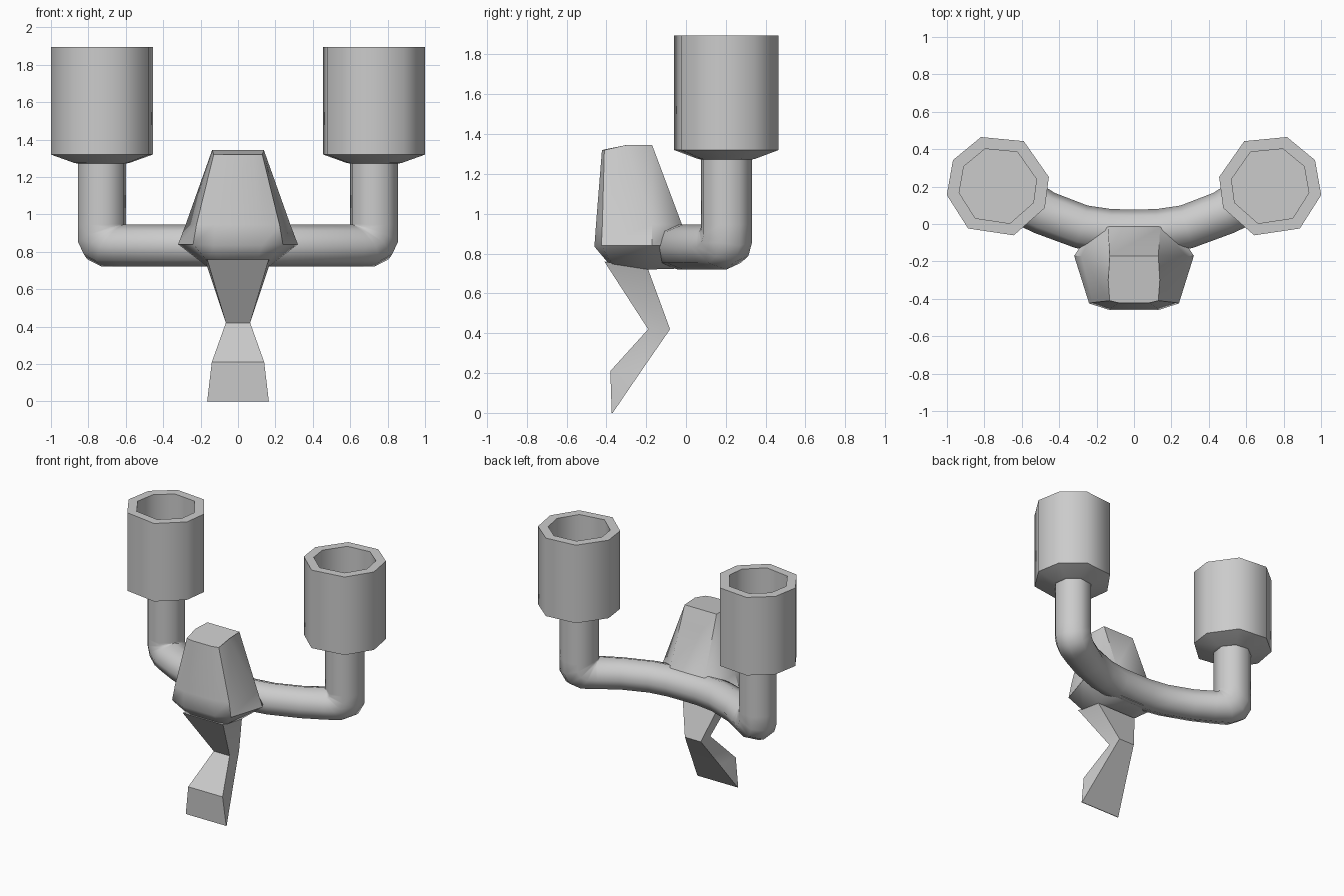
import bpy, bmesh, math
from mathutils import Vector

if "Cube" in bpy.data.objects:
    bpy.data.objects.remove(bpy.data.objects["Cube"])

def loft(name, rings, angle, cap_start=True, cap_end=True, mirror=False):
    """Skin a list of equal-length rings into one mesh."""
    bm = bmesh.new()
    rows = [[bm.verts.new(p) for p in r] for r in rings]
    for a, b in zip(rows, rows[1:]):
        n = len(a)
        for i in range(n):
            j = (i + 1) % n
            bm.faces.new((a[i], a[j], b[j], b[i]))
    if cap_start:
        bm.faces.new(rows[0][::-1])
    if cap_end:
        bm.faces.new(rows[-1])
    bmesh.ops.recalc_face_normals(bm, faces=bm.faces)
    me = bpy.data.meshes.new(name)
    bm.to_mesh(me)
    bm.free()
    ob = bpy.data.objects.new(name, me)
    bpy.context.collection.objects.link(ob)
    bpy.ops.object.select_all(action='DESELECT')
    ob.select_set(True)
    bpy.context.view_layer.objects.active = ob
    bpy.ops.object.shade_smooth_by_angle(angle=math.radians(angle))
    if mirror:
        m = ob.modifiers.new("Mirror", 'MIRROR')
        m.merge_threshold = 0.001
    return ob

CX, CY = 0.728, 0.203          # cup and post axis

# Cups: slightly irregular octagons, hollow from above
ANGLES = [-155, -108, -55, -10, 30, 71, 120, 170]

def octagon(r, z):
    return [(CX + r * math.cos(math.radians(a)),
             CY + r * math.sin(math.radians(a)), z) for a in ANGLES]

loft("cup", [octagon(r, z) for r, z in
             [(0.12, 1.27), (0.15, 1.275), (0.277, 1.32), (0.277, 1.895),
              (0.21, 1.895), (0.21, 1.36)]], 56, mirror=True)

# Arm: post, tight elbow, then a tube curving to the centre
d = Vector((math.cos(math.radians(210)), math.sin(math.radians(210)), 0))
axis = Vector((CX, CY, 0))
R = 0.133

def tube_ring(inner, outer, side):
    c, h = (inner + outer) / 2, (outer - inner) / 2
    return [c + h * math.cos(k * math.pi / 4) + side * math.sin(k * math.pi / 4)
            for k in range(8)]

perp = Vector((-d.y, d.x, 0)) * R
up = Vector((0, 0, 1))
pivot = axis + d * R + up * 0.945
rings = [tube_ring(axis + d * R + up * 1.30, axis - d * R + up * 1.30, perp)]
for out, z in [(R, 0.945), (R, 0.84), (0.09, 0.76), (0.0, 0.72)]:
    rings.append(tube_ring(pivot, axis - d * out + up * z, perp))
for x, y, ang, w in [(0.617, 0.137, 210, 0.13), (0.48, 0.06, 207, 0.12),
                     (0.28, -0.015, 196, 0.118), (0.13, -0.04, 186, 0.12),
                     (0.0, -0.042, 180, 0.12)]:
    a = math.radians(ang)
    s = Vector((-math.sin(a), math.cos(a), 0)) * w
    if x == 0.617:
        continue_ring = rings[-1]
    rings.append(tube_ring(Vector((x, y, 0.945)), Vector((x, y, 0.72)), s))
loft("arm", rings, 60, cap_end=False, mirror=True)

# Central body: half outlines, front to back, mirrored in code
def both(half):
    return half + [(-x, y, z) for x, y, z in reversed(half)]

levels = [
    [(0.10, -0.38, 0.74), (0.16, -0.37, 0.745), (0.165, -0.19, 0.72), (0.10, -0.02, 0.725)],
    [(0.13, -0.46, 0.835), (0.24, -0.425, 0.84), (0.32, -0.17, 0.84), (0.18, 0.04, 0.84)],
    [(0.125, -0.452, 0.945), (0.222, -0.42, 0.945), (0.28, -0.17, 0.945), (0.14, -0.02, 0.945)],
    [(0.08, -0.422, 1.32), (0.13, -0.41, 1.32), (0.138, -0.30, 1.345), (0.13, -0.17, 1.345)],
]
loft("body", [both(l) for l in levels], 50)

# Kinked tail fin: (half width, front y, front z, back y, back z)
tail = [(0.165, -0.41, 0.76, -0.19, 0.72), (0.065, -0.19, 0.42, -0.08, 0.42),
        (0.14, -0.38, 0.21, -0.225, 0.21), (0.165, -0.373, 0.0, -0.368, 0.0)]
loft("tail", [[(-w, fy, fz), (w, fy, fz),
               (w if i != 2 else 0.115, by, bz), (-w if i != 2 else -0.115, by, bz)]
              for i, (w, fy, fz, by, bz) in enumerate(tail)], 35)
